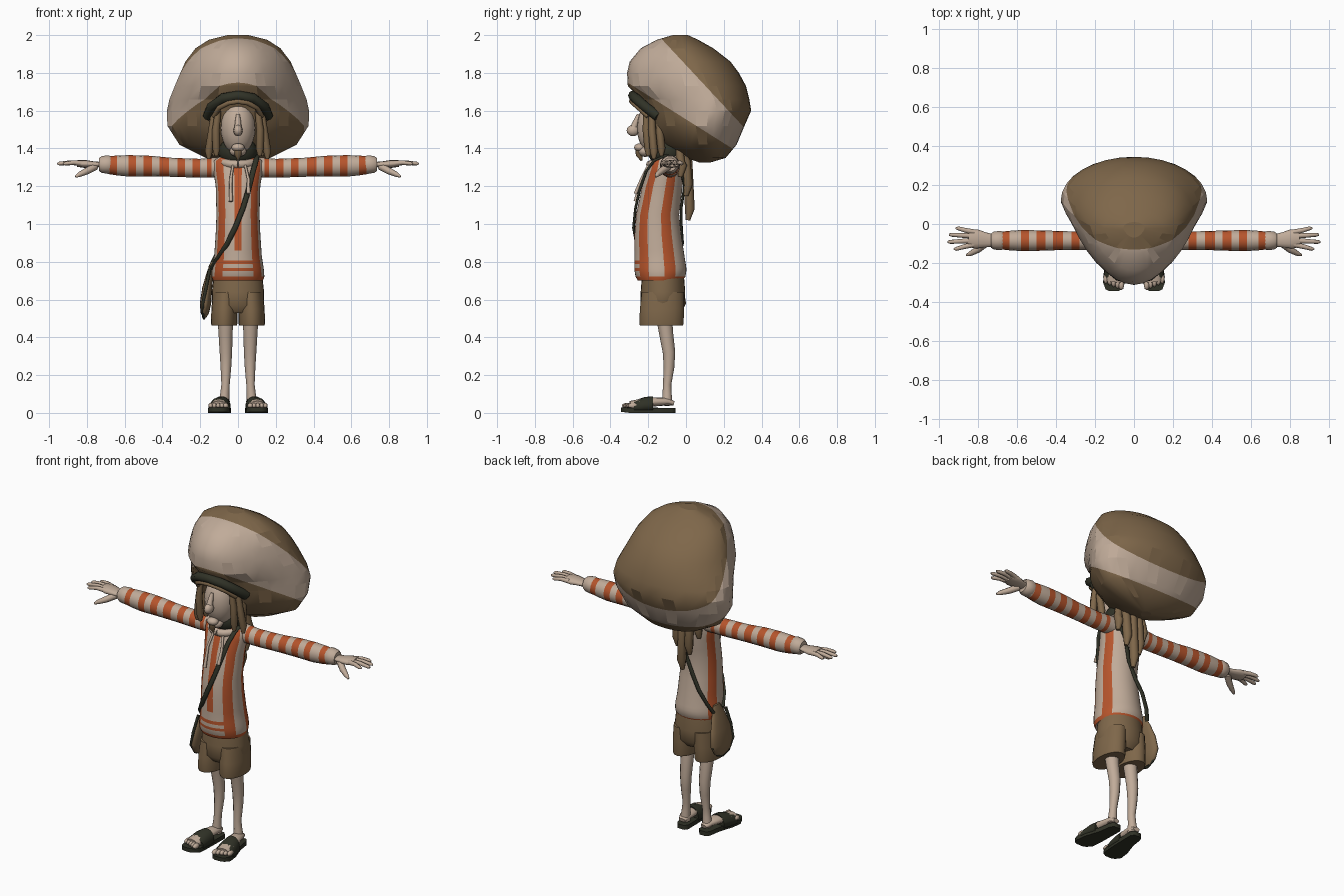
import bpy, bmesh, math
from mathutils import Vector

def material(name, col):
    m = bpy.data.materials.new(name)
    m.diffuse_color = (*col, 1)
    return m

CREAM = material("cream", (0.53, 0.41, 0.32))
ORANGE = material("burnt orange", (0.47, 0.09, 0.025))
BROWN = material("khaki brown", (0.21, 0.135, 0.068))
DARK = material("dark olive", (0.03, 0.032, 0.02))

def lerp(table, t):
    """Interpolate rows (t, a, b, ...) of a table."""
    for p, q in zip(table, table[1:]):
        if t <= q[0]:
            k = (t - p[0]) / (q[0] - p[0])
            return [a + (b - a) * k for a, b in zip(p[1:], q[1:])]
    return list(table[-1][1:])

def finish(name, bm, mats):
    bmesh.ops.recalc_face_normals(bm, faces=bm.faces)
    me = bpy.data.meshes.new(name)
    for f in bm.faces:
        f.smooth = len(f.verts) <= 4
    bm.to_mesh(me)
    bm.free()
    for m in mats:
        me.materials.append(m)
    ob = bpy.data.objects.new(name, me)
    bpy.context.collection.objects.link(ob)
    return ob

def skin(rings, rule=None):
    """Bridge rings of points; rule(row, column) gives the material index."""
    bm = bmesh.new()
    vs = [[bm.verts.new(p) for p in r] for r in rings]
    n = len(vs[0])
    for i in range(len(vs) - 1):
        for j in range(n):
            k = (j + 1) % n
            f = bm.faces.new((vs[i][j], vs[i][k], vs[i + 1][k], vs[i + 1][j]))
            if rule:
                f.material_index = rule(i, j)
    bm.faces.new(vs[0])
    bm.faces.new(vs[-1])
    return bm

def ellipse(c, rx, ry, n):
    return [(c[0] + rx * math.sin(2 * math.pi * j / n),
             c[1] - ry * math.cos(2 * math.pi * j / n), c[2]) for j in range(n)]

def tube(name, pts, radii, mat, n=8, flat=1.0, side=Vector((1, 0, 0))):
    """Sweep an ellipse along a path; flat scales it across the side axis."""
    pts = [Vector(p) for p in pts]
    rings = []
    for i, p in enumerate(pts):
        t = (pts[min(i + 1, len(pts) - 1)] - pts[max(i - 1, 0)]).normalized()
        u = (side - t * side.dot(t)).normalized()
        v = t.cross(u)
        r = radii[i] if isinstance(radii, (list, tuple)) else radii
        rings.append([p + u * r * math.cos(2 * math.pi * j / n)
                      + v * r * flat * math.sin(2 * math.pi * j / n) for j in range(n)])
    return finish(name, skin(rings), [mat])

def ball(name, c, r, mat, seg=16):
    bm = bmesh.new()
    bmesh.ops.create_uvsphere(bm, u_segments=seg, v_segments=max(6, seg // 2 + 2), radius=1)
    for v in bm.verts:
        v.co = Vector((v.co.x * r[0] + c[0], v.co.y * r[1] + c[1], v.co.z * r[2] + c[2]))
    return finish(name, bm, [mat])

# Big slouched hat: z, front y, back y, half width
HAT = [(1.326, .07, .13, .03), (1.35, 0, .21, .17), (1.42, -.12, .268, .31),
       (1.52, -.19, .31, .374), (1.60, -.215, .345, .376), (1.66, -.24, .335, .363),
       (1.73, -.308, .318, .335), (1.80, -.312, .28, .305), (1.86, -.298, .235, .278),
       (1.93, -.24, .145, .225), (1.975, -.155, .065, .155), (2.0, -.07, .01, .055)]
rings = []
for z, y0, y1, w in HAT:
    yw = y0 + .6 * (y1 - y0)
    ring = []
    for j in range(32):
        a = 2 * math.pi * j / 32
        c = math.cos(a)
        x = w * math.sin(a) * (1 - .25 * max(c, 0))
        ring.append((x, yw - c * ((yw - y0) if c > 0 else (y1 - yw)), z))
    rings.append(ring)
bm = skin(rings)
crown = (Vector((0, -.12, 1.97)), Vector((0, .73, .68)))
under = (Vector((0, 0, 1.554)), Vector((0, .63, 1)))
for co, no in (crown, under):
    bmesh.ops.bisect_plane(bm, geom=bm.verts[:] + bm.edges[:] + bm.faces[:], plane_co=co, plane_no=no)
for f in bm.faces:
    c = f.calc_center_median()
    if (c - crown[0]).dot(crown[1]) > 0 or (c - under[0]).dot(under[1]) < 0:
        f.material_index = 1
finish("hat", bm, [CREAM, BROWN])

# Hat opening band and small visor
tube("hat_band", [(-.16, -.15, 1.57), (-.14, -.215, 1.62), (-.08, -.265, 1.665), (0, -.28, 1.68),
                  (.08, -.265, 1.665), (.14, -.215, 1.62), (.16, -.15, 1.57)], .027, DARK, 8, 1, Vector((0, 0, 1)))
tube("visor", [(-.125, -.2, 1.57), (-.1, -.25, 1.615), (-.05, -.28, 1.642), (0, -.288, 1.65),
               (.05, -.28, 1.642), (.1, -.25, 1.615), (.125, -.2, 1.57)], .014, BROWN, 8, 1, Vector((0, 0, 1)))

# Head
ball("head", (0, -.165, 1.51), (.092, .095, .145), CREAM, 20)
ball("nose", (0, -.28, 1.495), (.024, .034, .03), CREAM, 12)
tube("nose_bridge", [(0, -.25, 1.58), (0, -.265, 1.54), (0, -.28, 1.5)], [.01, .016, .02], CREAM)
ball("lips", (0, -.245, 1.405), (.035, .03, .022), CREAM, 12)
ball("chin", (0, -.215, 1.385), (.045, .04, .03), CREAM, 12)
tube("goatee", [(0, -.245, 1.39), (0, -.248, 1.365), (0, -.235, 1.335)], [.022, .018, .004], BROWN)
ball("neck_wrap", (0, -.1, 1.38), (.105, .1, .085), DARK)

# Hair locks, front pairs and back bunch
for s in (-1, 1):
    for x0, x1, y, zb in ((.105, .115, -.2, 1.36), (.125, .155, -.17, 1.345), (.12, .125, -.13, 1.36)):
        tube("side_lock", [(s * x0, y - .01, 1.6), (s * (x0 + .012), y - .01, 1.5), (s * x1, y, zb + .04), (s * x1, y, zb)],
             [.016, .02, .021, .01], BROWN)
for x, y, zb in ((-.075, -.01, 1.22), (-.03, .015, 1.12), (.015, .02, 1.02), (.055, .01, 1.15), (.09, -.02, 1.25)):
    tube("back_lock", [(x * .8, -.04, 1.45), (x, y - .01, 1.33), (x, y, zb + .06), (x, y - .01, zb)],
         [.02, .024, .026, .012], BROWN)

# Striped shirt body: z, half width, front y, back y
BODY = [(.70, .132, -.255, -.02), (.715, .14, -.266, -.004), (.76, .137, -.274, .003),
        (.83, .126, -.272, -.008), (.95, .118, -.272, -.026), (1.05, .114, -.264, -.036),
        (1.2, .118, -.232, -.018), (1.28, .13, -.205, -.014), (1.335, .13, -.185, -.03), (1.37, .075, -.15, -.06)]
ROWS = [.70, .722, .752, .768, .788, .808, .835, .86, .95, 1.05, 1.13, 1.2, 1.28, 1.335, 1.37]
rings = []
for z in ROWS:
    w, y0, y1 = lerp(BODY, z)
    rings.append(ellipse((0, (y0 + y1) / 2, z), w, (y1 - y0) / 2, 40))

def shirt_rule(i, j):
    k = min(j, 39 - j)
    if i == 0:
        return 1
    if i < 7 and k < 4:
        return int(i in (2, 4))
    return int(k == 0 or 4 <= k <= 6 or 11 <= k <= 13)
finish("shirt", skin(rings, shirt_rule), [CREAM, ORANGE])

# Collar and drawstrings
tube("collar", [(.09 * math.sin(a), -.105 - .085 * math.cos(a), 1.335 - .02 * math.cos(a))
                for a in [i * math.pi / 8 for i in range(17)]], .022, CREAM, 8, 1, Vector((0, 0, 1)))
for x, zb in ((-.038, 1.12), (.055, 1.16)):
    tube("drawstring", [(x * .7, -.2, 1.31), (x, -.235, 1.24), (x, -.268, zb)], [.007, .008, .011], CREAM, 6)

# Sleeves, cuffs and hands
ARM = [(.09, .055, 1.30), (.2, .05, 1.295), (.35, .05, 1.30), (.47, .055, 1.307), (.6, .057, 1.308), (.69, .047, 1.312)]
STOPS = [.09, .14, .165, .20, .24, .28, .32, .365, .415, .455, .50, .54, .58, .64, .68, .69]
for s in (-1, 1):
    rings = []
    for x in STOPS:
        r, z = lerp(ARM, x)
        rings.append([(s * x, -.085 + r * .95 * math.cos(a), z + r * math.sin(a))
                      for a in [j * math.pi / 8 for j in range(16)]])
    finish("sleeve", skin(rings, lambda i, j: i % 2), [CREAM, ORANGE])
    tube("cuff", [(s * x, -.085, 1.315) for x in (.672, .685, .72, .735)], [.044, .05, .046, .036],
         CREAM, 14, 1, Vector((0, 1, 0)))
    tube("palm", [(s * .71, -.085, 1.315), (s * .76, -.082, 1.315), (s * .81, -.077, 1.318), (s * .85, -.073, 1.32)],
         [.03, .038, .05, .042], CREAM, 12, .42, Vector((0, 1, 0)))
    for y0, y1, x1 in ((-.105, -.128, .925), (-.085, -.092, .957), (-.062, -.055, .95), (-.042, -.022, .915)):
        tube("finger", [(s * .82, y0, 1.32), (s * (.82 + x1) / 2, (y0 + y1) / 2, 1.325), (s * (x1 - .012), y1, 1.32), (s * x1, y1, 1.318)],
             [.014, .012, .01, .005], CREAM, 8, 1, Vector((0, 1, 0)))
    tube("thumb", [(s * .755, -.095, 1.305), (s * .80, -.13, 1.28), (s * .84, -.152, 1.262), (s * .86, -.16, 1.25)],
         [.02, .018, .013, .006], CREAM, 8, 1, Vector((0, 1, 0)))

# Shorts
finish("shorts_seat", skin([ellipse((0, y, z), w, d, 28) for z, w, y, d in
       ((.53, .11, -.125, .085), (.57, .138, -.125, .117), (.64, .138, -.122, .118), (.715, .13, -.122, .112))]), [BROWN])
for s in (-1, 1):
    finish("shorts_leg", skin([ellipse((s * x, y, z), w, d, 20) for z, x, y, w, d in
           ((.462, .073, -.13, .067, .114), (.475, .073, -.13, .07, .117), (.55, .071, -.127, .07, .117), (.64, .066, -.122, .066, .112))]), [BROWN])

    # Legs and feet
    tube("leg", [(s * .066, -.115, .5), (s * .066, -.105, .42), (s * .064, -.09, .32), (s * .064, -.09, .24),
                 (s * .066, -.1, .15), (s * .07, -.1, .1), (s * .075, -.1, .04)],
         [.042, .037, .033, .028, .022, .024, .03], CREAM, 12)
    tube("foot", [(s * .073, -.065, .05), (s * .076, -.1, .06), (s * .086, -.17, .058), (s * .098, -.24, .046), (s * .103, -.295, .038)],
         [.02, .034, .04, .047, .042], CREAM, 12, .6)
    for k in range(5):
        x = .065 + .02 * k
        tip = -.338 + .008 * k
        ball("toe", (s * x, tip + .025, .038), (.0125 if k else .015, .027, .015), CREAM, 8)

    # Sandal sole and strap
    sole = [(-.055, .074, .022), (-.075, .074, .037), (-.15, .08, .042), (-.24, .096, .056), (-.30, .102, .057), (-.335, .104, .042), (-.345, .104, .022)]
    outline = [(s * (x + w), y) for y, x, w in sole] + [(s * (x - w), y) for y, x, w in reversed(sole)]
    def tilt(y):
        return .012 if y < -.31 else 0
    finish("sandal_sole", skin([[(x, y, tilt(y) * .5) for x, y in outline],
                                [(x, y, .026 + tilt(y) * .3) for x, y in outline]]), [DARK])
    rings = []
    for y, cx, w, h in ((-.175, .087, .049, .088), (-.22, .094, .056, .084), (-.275, .1, .059, .064)):
        arc = [i * math.pi / 10 for i in range(11)]
        rings.append([(s * (cx + w * math.cos(a)), y, .015 + (h - .015) * math.sin(a) ** .7) for a in arc])
    finish("sandal_strap", skin(rings), [DARK])

# Shoulder bag with strap round the body
tube("bag", [(-.135, -.1, .8), (-.148, -.1, .74), (-.163, -.1, .66), (-.172, -.1, .58), (-.176, -.1, .53), (-.176, -.1, .505)],
     [.03, .06, .088, .1, .075, .03], BROWN, 16, .3, Vector((0, 1, 0)))
tube("bag_trim", [(-.15, -.17, .76), (-.17, -.19, .66), (-.185, -.19, .58), (-.183, -.15, .52), (-.18, -.1, .503),
                  (-.178, -.05, .52), (-.175, -.01, .58)], .009, DARK, 6)
STRAP = [(.1, -.1, 1.365), (.095, -.17, 1.335), (.08, -.21, 1.28), (.055, -.245, 1.18), (.025, -.268, 1.08),
         (-.015, -.278, .98), (-.06, -.262, .89), (-.105, -.215, .82), (-.14, -.15, .765)]
BACK = [(.1, -.1, 1.365), (.085, -.03, 1.3), (.055, -.008, 1.2), (.015, -.026, 1.08), (-.03, -.024, .98),
        (-.075, -.018, .9), (-.12, -.035, .82), (-.145, -.06, .765)]
for name, path in (("strap_front", STRAP), ("strap_back", BACK)):
    tube(name, path, .014, DARK, 8, .5)
